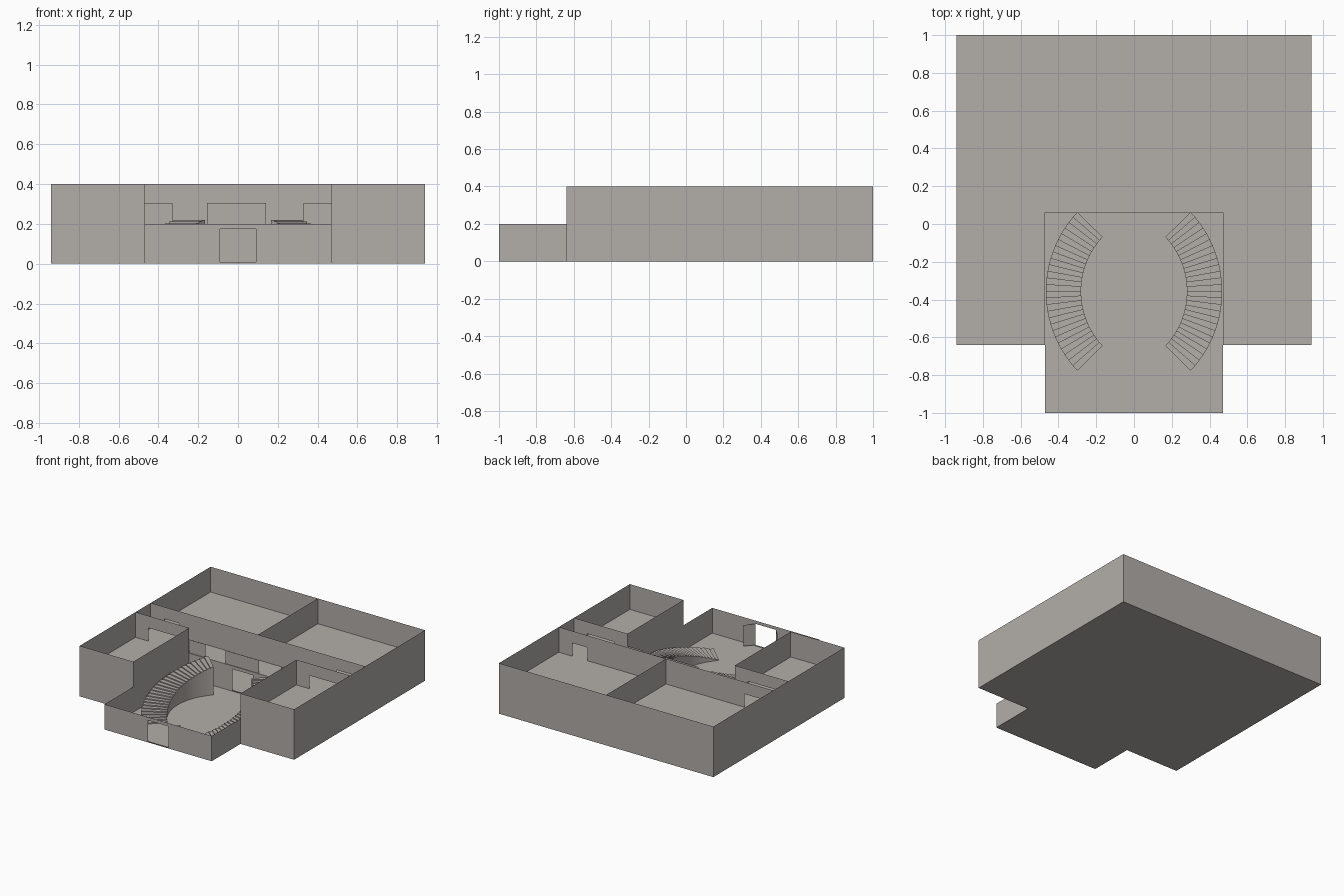
import bpy, bmesh, math
from mathutils import Vector

if "Cube" in bpy.data.objects:
    bpy.data.objects.remove(bpy.data.objects["Cube"])

mat = bpy.data.materials.new("warm grey plaster")
mat.diffuse_color = (0.45, 0.42, 0.395, 1)
mat.use_nodes = True
mat.node_tree.nodes["Principled BSDF"].inputs["Base Color"].default_value = mat.diffuse_color

W, H = 0.94, 0.47          # half widths of the house and of the hall
BACK, MID, SIDE, FRONT = 1.0, 0.06, -0.64, -1.0
COR = 0.25                 # rear wall of the upper corridor
F1, F2 = 0.2, 0.4          # storey heights


def make(name, bm):
    bmesh.ops.remove_doubles(bm, verts=bm.verts, dist=1e-5)
    me = bpy.data.meshes.new(name)
    bm.to_mesh(me)
    bm.free()
    me.materials.append(mat)
    ob = bpy.data.objects.new(name, me)
    bpy.context.collection.objects.link(ob)
    return ob


def quad(bm, pts):
    bm.faces.new([bm.verts.new(p) for p in pts])


def wall(name, a, b, z0, z1, openings=()):
    """Thin upright panel from a to b; openings are (start, end, bottom, top) along it."""
    bm = bmesh.new()
    a, b = Vector(a), Vector(b)
    length = (b - a).length
    d = (b - a) / length

    def piece(s0, s1, lo, hi):
        if s1 - s0 > 1e-4 and hi - lo > 1e-4:
            p, q = a + d * s0, a + d * s1
            quad(bm, [(p.x, p.y, lo), (q.x, q.y, lo), (q.x, q.y, hi), (p.x, p.y, hi)])
    s = 0
    for o0, o1, lo, hi in openings:
        piece(s, o0, z0, z1)
        piece(o0, o1, z0, lo)
        piece(o0, o1, hi, z1)
        s = o1
    piece(s, length, z0, z1)
    return make(name, bm)


def floor(name, x0, x1, y0, y1, z):
    bm = bmesh.new()
    quad(bm, [(x0, y0, z), (x1, y0, z), (x1, y1, z), (x0, y1, z)])
    return make(name, bm)


# floors of both storeys
floor("hall_floor", -H, H, FRONT, MID, 0)
for z, level in ((0, "ground"), (F1, "upper")):
    floor(level + "_back_floor", -W, W, MID, BACK, z)
    for s, side in ((-1, "left"), (1, "right")):
        x0, x1 = sorted((s * H, s * W))
        floor(f"{level}_{side}_room_floor", x0, x1, SIDE, MID, z)

# outer walls and side room walls
wall("back_wall", (-W, BACK), (W, BACK), 0, F2)
for s, side in ((-1, "left"), (1, "right")):
    wall(side + "_outer_wall", (s * W, SIDE), (s * W, BACK), 0, F2)
    wall(side + "_room_front_wall", (s * H, SIDE), (s * W, SIDE), 0, F2)
    wall(side + "_room_inner_wall", (s * H, SIDE), (s * H, MID), 0, F2)
    wall(side + "_hall_wall", (s * H, FRONT), (s * H, SIDE), 0, F1)
    # wide doorway from side room to upper corridor
    wall(side + "_room_rear_wall", (s * H, MID), (s * W, MID), F1, F2,
         [(0.115, 0.355, F1, 0.305)])
    # gallery railing beside the stair top
    wall(side + "_gallery_rail", (s * 0.33, MID + 0.005), (s * H, MID + 0.005), F1, 0.305)
    # open leaf of the front door
    wall(side + "_front_door_leaf", (s * 0.09, FRONT), (s * 0.15, -0.932), 0.008, 0.175)

# hall walls with entrance and inner doorway
wall("hall_front_wall", (-H, FRONT), (H, FRONT), 0, F1, [(H - 0.09, H + 0.09, 0.008, 0.175)])
wall("ground_cross_wall", (-W, MID), (W, MID), 0, F1, [(W - 0.09, W + 0.09, 0.008, 0.175)])
wall("middle_gallery_rail", (-0.155, MID + 0.005), (0.14, MID + 0.005), F1, 0.305)

# upper corridor wall with two doorways, and the back room divider
wall("corridor_wall", (-W, COR), (W, COR), F1, F2,
     [(W - 0.82, W - 0.69, F1, 0.305), (W + 0.69, W + 0.82, F1, 0.305)])
wall("back_room_divider", (0, COR), (0, BACK), F1, F2)

# curved solid staircases
STEPS, TOP, CY = 26, 0.22, -0.357
ANG = math.radians(43.3)
R_OUT, R_IN = 0.612, 0.42
for s, side in ((-1, "left"), (1, "right")):
    bm = bmesh.new()

    def pt(r, t, z):
        cx = 0.467 - R_OUT if r == R_OUT else 0.28 - R_IN
        return (s * (cx + r * math.cos(t)), CY + r * math.sin(t), z)
    for i in range(STEPS):
        t0 = -ANG + 2 * ANG * i / STEPS
        t1 = -ANG + 2 * ANG * (i + 1) / STEPS
        lo, hi = TOP * i / STEPS, TOP * (i + 1) / STEPS
        quad(bm, [pt(R_IN, t0, hi), pt(R_OUT, t0, hi), pt(R_OUT, t1, hi), pt(R_IN, t1, hi)])
        quad(bm, [pt(R_IN, t0, lo), pt(R_OUT, t0, lo), pt(R_OUT, t0, hi), pt(R_IN, t0, hi)])
        for r in (R_IN, R_OUT):
            quad(bm, [pt(r, t0, 0), pt(r, t1, 0), pt(r, t1, hi), pt(r, t0, hi)])
    quad(bm, [pt(R_IN, ANG, 0), pt(R_OUT, ANG, 0), pt(R_OUT, ANG, TOP), pt(R_IN, ANG, TOP)])
    bmesh.ops.recalc_face_normals(bm, faces=bm.faces)
    make(side + "_staircase", bm)
